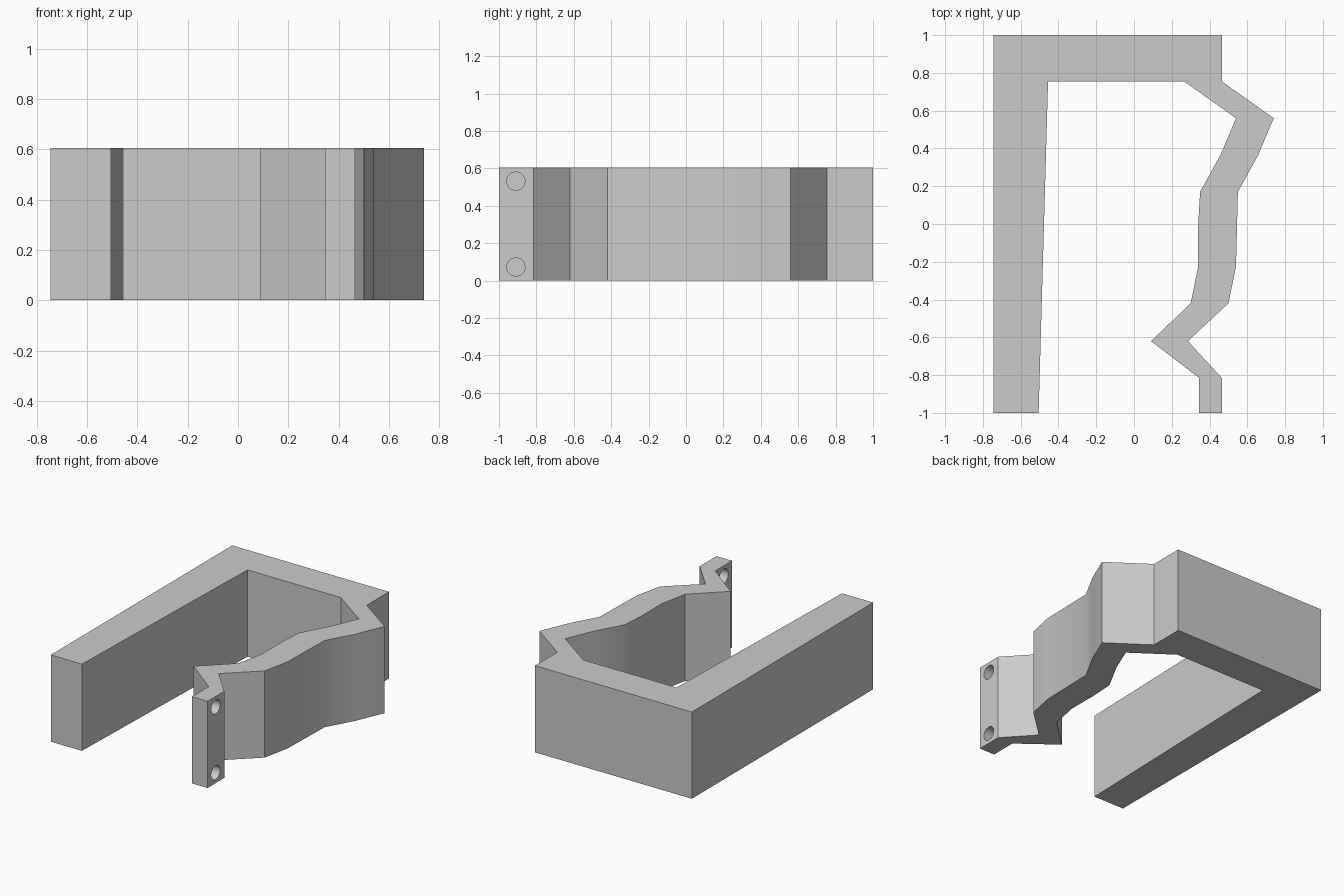
import bpy
import bmesh
import math

HEIGHT = 0.605

default = bpy.data.objects.get("Cube")
if default:
    bpy.data.objects.remove(default, do_unlink=True)

# Single grey plastic
grey = bpy.data.materials.new("plain grey")
grey.use_nodes = True
colour = (0.6, 0.6, 0.6, 1)
grey.diffuse_color = colour
grey.node_tree.nodes["Principled BSDF"].inputs["Base Color"].default_value = colour

# Plan outline: thick back plate and bridge, then the bent spring arm
outer = [(-.745, -1), (-.745, 1), (.465, 1), (.465, .755), (.74, .56),
         (.655, .36), (.55, .17), (.54, -.225), (.5, -.42), (.285, -.62),
         (.465, -.815), (.465, -1)]
inner = [(.345, -1), (.345, -.815), (.09, -.62), (.3, -.42), (.34, -.225),
         (.34, 0), (.35, .17), (.46, .37), (.54, .56), (.265, .755),
         (-.455, .755), (-.505, -1)]


def extrude_outline(name, points, height):
    bm = bmesh.new()
    base = bm.faces.new([bm.verts.new((x, y, 0)) for x, y in points])
    top = bmesh.ops.extrude_face_region(bm, geom=[base])["geom"]
    verts = [v for v in top if isinstance(v, bmesh.types.BMVert)]
    bmesh.ops.translate(bm, vec=(0, 0, height), verts=verts)
    bmesh.ops.recalc_face_normals(bm, faces=bm.faces)
    mesh = bpy.data.meshes.new(name)
    bm.to_mesh(mesh)
    bm.free()
    mesh.materials.append(grey)
    obj = bpy.data.objects.new(name, mesh)
    bpy.context.collection.objects.link(obj)
    return obj


clip = extrude_outline("spring_clip", outer + inner, HEIGHT)

# Two screw holes through the end tab
for z in (0.073, HEIGHT - 0.073):
    bpy.ops.mesh.primitive_cylinder_add(
        vertices=12, radius=0.05, depth=0.3,
        location=(0.405, -0.91, z), rotation=(0, math.pi / 2, 0))
    cutter = bpy.context.object
    cutter.name = "hole_cutter"
    cutter.data.materials.append(grey)
    cutter.hide_render = True
    cut = clip.modifiers.new("screw hole", "BOOLEAN")
    cut.operation = "DIFFERENCE"
    cut.solver = "EXACT"
    cut.object = cutter
    bpy.context.view_layer.objects.active = clip
    bpy.ops.object.modifier_apply(modifier=cut.name)
    bpy.data.objects.remove(cutter, do_unlink=True)

# Soften only the gentle bends of the arm
bpy.ops.object.select_all(action="DESELECT")
clip.select_set(True)
bpy.context.view_layer.objects.active = clip
bpy.ops.object.shade_smooth_by_angle(angle=math.radians(30.5))
